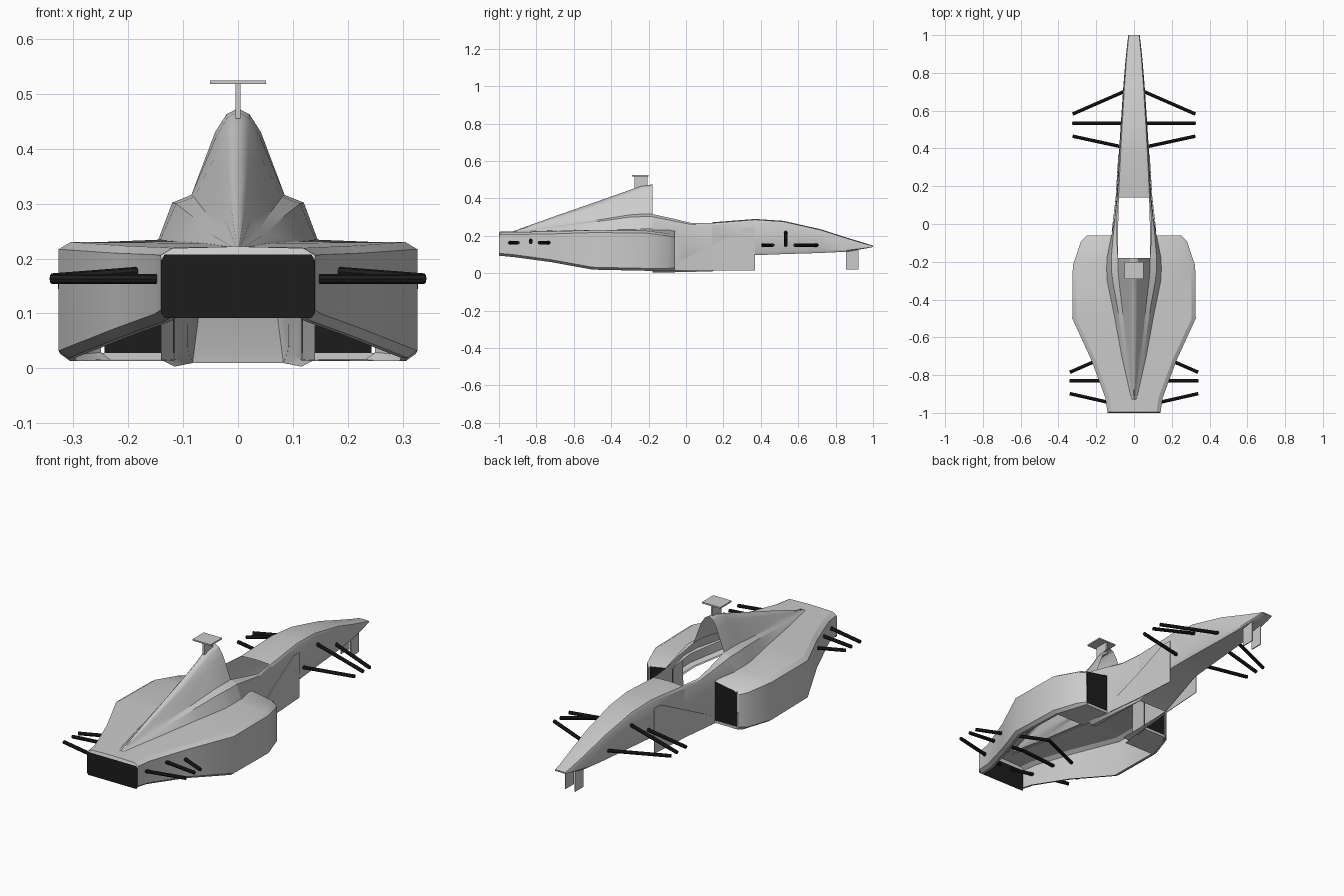
import bpy, bmesh, math
from mathutils import Vector


def material(name, v):
    m = bpy.data.materials.new(name)
    m.diffuse_color = (v, v, v, 1)
    return m


GREY = material("body grey", 0.6)
BLACK = material("carbon black", 0.012)


def make(name, verts, faces, mat, mirror=True, smooth=False):
    me = bpy.data.meshes.new(name)
    me.from_pydata(verts, [], faces)
    me.materials.append(mat)
    ob = bpy.data.objects.new(name, me)
    bpy.context.collection.objects.link(ob)
    if mirror:
        mod = ob.modifiers.new("mirror", 'MIRROR')
        mod.merge_threshold = 0.0005
    if smooth:
        bpy.ops.object.select_all(action='DESELECT')
        ob.select_set(True)
        bpy.context.view_layer.objects.active = ob
        bpy.ops.object.shade_smooth_by_angle(angle=math.radians(28))
    return ob


def loft(name, sections, mat, smooth=True):
    """Skin half sections (y, [(x, z), ...]); the other half is mirrored."""
    n = len(sections[0][1])
    verts = [(x, y, z) for y, pts in sections for x, z in pts]
    faces = [(i * n + j, i * n + j + 1, (i + 1) * n + j + 1, (i + 1) * n + j)
             for i in range(len(sections) - 1) for j in range(n - 1)]
    return make(name, verts, faces, mat, True, smooth)


def box(name, x, y, z, mat, mirror=False):
    verts = [(a, b, c) for a in x for b in y for c in z]
    faces = [(0, 1, 3, 2), (4, 6, 7, 5), (0, 4, 5, 1), (2, 3, 7, 6), (0, 2, 6, 4), (1, 5, 7, 3)]
    return make(name, verts, faces, mat, mirror)


def rod(name, a, b, r=0.009):
    """Eight-sided rod from a to b, mirrored to the other side."""
    a, b = Vector(a), Vector(b)
    bm = bmesh.new()
    bmesh.ops.create_cone(bm, cap_ends=True, segments=8, radius1=r, radius2=r,
                          depth=(b - a).length)
    q = (b - a).to_track_quat('Z', 'Y')
    for v in bm.verts:
        v.co = q @ v.co + (a + b) / 2
    verts = [v.co.copy() for v in bm.verts]
    bm.verts.index_update()
    faces = [[v.index for v in f.verts] for f in bm.faces]
    bm.free()
    make(name, verts, faces, BLACK)


# Side pods: inner edge, half width, inner top, outer top and bottom at each station
pods = []
for y, xi, xe, zi, zt, zb in [
        (-1.00, 0.000, 0.140, 0.207, 0.207, 0.094),
        (-0.995, 0.000, 0.141, 0.222, 0.219, 0.093),
        (-0.92, 0.000, 0.152, 0.222, 0.220, 0.086),
        (-0.72, 0.050, 0.226, 0.228, 0.223, 0.059),
        (-0.50, 0.090, 0.327, 0.231, 0.230, 0.019),
        (-0.22, 0.130, 0.324, 0.235, 0.228, 0.013),
        (-0.09, 0.118, 0.280, 0.232, 0.212, 0.013),
        (-0.06, 0.115, 0.250, 0.225, 0.205, 0.016)]:
    pods.append((y, [(xi, zi), (xe - 0.022, zt), (xe, zt - 0.013),
                     (xe, zb + 0.013), (xe - 0.018, zb), (xe - 0.03, zb)]))
loft("side_pod", pods, GREY)

# Pod intakes with a grey sill, and the closed tail
make("pod_intake", [(0.116, -0.062, 0.028), (0.243, -0.062, 0.028), (0.243, -0.062, 0.203),
                    (0.116, -0.062, 0.224)], [(3, 2, 1, 0)], BLACK)
make("intake_sill", [(0.13, -0.22, 0.013), (0.305, -0.22, 0.013), (0.26, -0.08, 0.013),
                     (0.25, -0.061, 0.016), (0.116, -0.061, 0.016),
                     (0.25, -0.061, 0.028), (0.116, -0.061, 0.028)],
     [(0, 4, 3, 2, 1), (3, 4, 6, 5)], GREY)
make("tail_panel", [(0, -1, 0.092), (0.134, -1, 0.092), (0.14, -1, 0.1), (0.14, -1, 0.197),
                    (0.134, -1, 0.207), (0, -1, 0.207)], [(0, 1, 2, 3, 4, 5)], BLACK)

# Engine cover, a ridge opening towards the cockpit
loft("engine_cover", [
    (-0.93, [(0, .222), (.002, .222), (.004, .222), (.008, .222), (.012, .222), (.016, .22)]),
    (-0.70, [(0, .305), (.012, .289), (.024, .272), (.038, .252), (.050, .245), (.067, .226)]),
    (-0.45, [(0, .392), (.018, .366), (.036, .335), (.062, .288), (.086, .279), (.112, .230)]),
    (-0.30, [(0, .445), (.019, .426), (.038, .393), (.080, .312), (.113, .300), (.142, .234)]),
    (-0.24, [(0, .468), (.020, .456), (.040, .422), (.085, .316), (.120, .302), (.145, .235)]),
    (-0.18, [(0, .474), (.021, .463), (.042, .430), (.085, .316), (.120, .302), (.143, .235)]),
], GREY)

# Cockpit walls, running down to the floor and meeting the nose
loft("cockpit_wall", [
    (-0.18, [(.085, .316), (.120, .302), (.143, .235), (.140, .015), (.115, .003), (.085, .010)]),
    (-0.06, [(.092, .290), (.110, .278), (.119, .240), (.117, .014), (.105, .005), (.085, .010)]),
    (0.03, [(.092, .268), (.100, .260), (.104, .245), (.104, .022), (.096, .007), (.083, .010)]),
    (0.14, [(.078, .269), (.082, .268), (.089, .257), (.0926, .036), (.083, .010), (.080, .010)]),
], GREY)

# Nose: half width, top and bottom at each station
nose = []
for y, w, zt, zb in [(0.14, .089, .272, .010), (0.37, .077, .290, .096), (0.52, .068, .280, .102),
                     (0.72, .055, .235, .108), (0.86, .044, .190, .115), (0.96, .034, .160, .132),
                     (1.00, .029, .147, .140)]:
    h = zt - zb
    nose.append((y, [(0, zt), (w * .92, zt - min(.004, h * .2)), (w, zt - min(.015, h * .4)),
                     (w * 1.04, zb + h * .1), (w * .93, zb), (0, zb)]))
loft("nose", nose, GREY)
make("nose_tip", [(0, 1, .147), (.029, 1, .145), (.029, 1, .141), (0, 1, .14)],
     [(0, 1, 2, 3)], GREY)

# Side boards lying close against the cockpit and nose
outline = [(-.04, .06, .115), (.14, .152, .094), (.32, .243, .083), (.37, .243, .080),
           (.37, .015, .080), (.14, .015, .094), (-.04, .015, .115)]
n = len(outline)
verts = [(x + d, y, z) for d in (0, .003) for y, z, x in outline]
faces = []
for base in (0, n):
    quads = [(0, 1, 5, 6), (1, 2, 3, 4, 5)]
    faces += [tuple(base + i for i in (q if base == 0 else q[::-1])) for q in quads]
faces += [(i, i + n, (i + 1) % n + n, (i + 1) % n) for i in range(n)]
make("side_board", verts, faces, GREY)

# Nose pylons and the roof camera
box("nose_pylon", (.024, .029), (.855, .922), (.02, .15), GREY, True)
box("camera_stem", (-.005, .005), (-.275, -.205), (.455, .52), GREY)
box("camera_plate", (-.051, .051), (-.29, -.2), (.518, .525), GREY)

# Suspension arms
for name, a, b in [
        ("front_arm_fore", (.03, .711, .15), (.325, .582, .15)),
        ("front_pushrod", (.04, .533, .225), (.325, .533, .148)),
        ("front_arm_aft", (.03, .401, .15), (.325, .465, .15)),
        ("rear_arm_fore", (0, -.637, .163), (.34, -.785, .163)),
        ("rear_pushrod", (0, -.83, .19), (.34, -.83, .164)),
        ("rear_arm_aft", (.03, -.968, .163), (.34, -.898, .163))]:
    rod(name, a, b)
